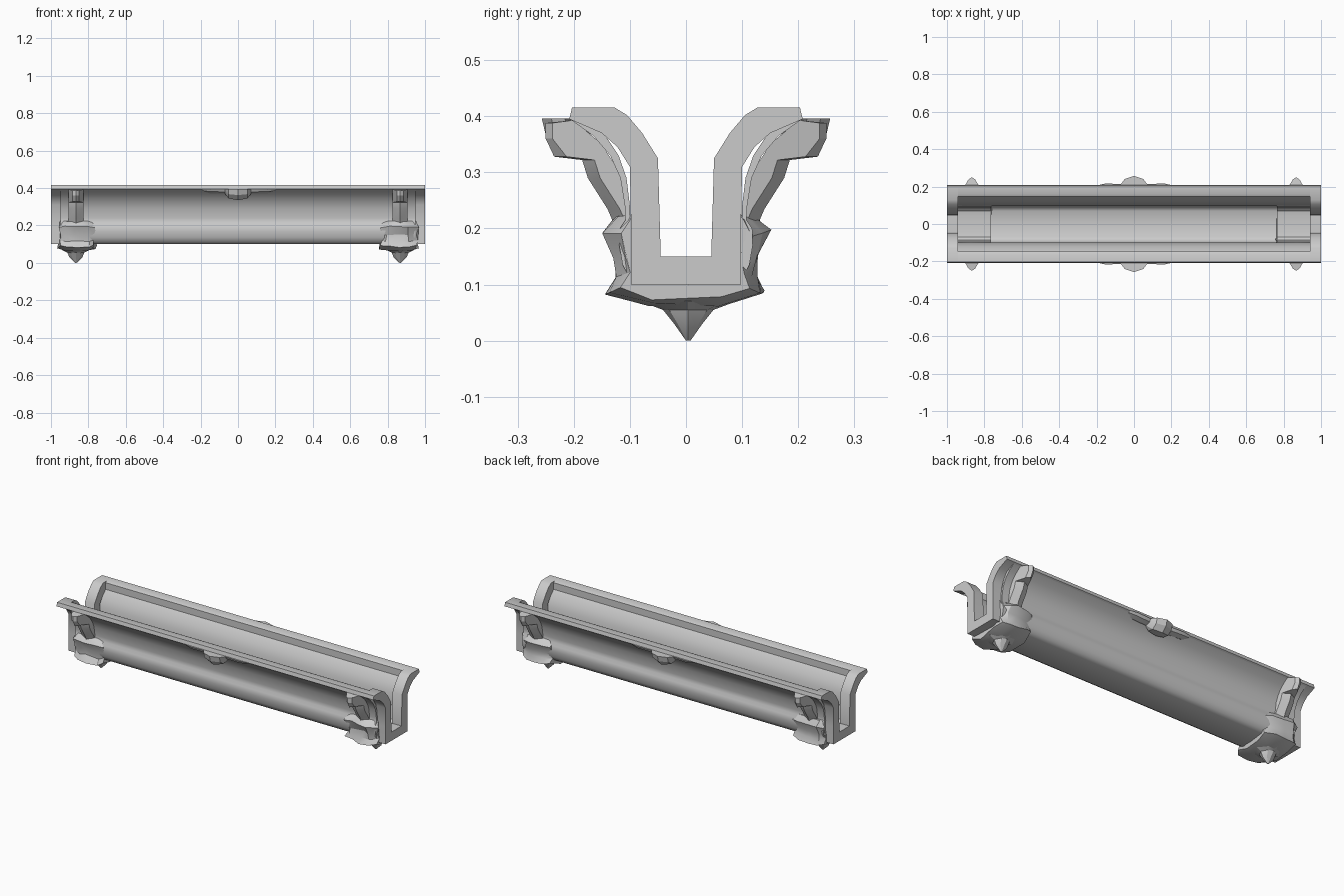
import bpy, bmesh, random

if "Cube" in bpy.data.objects:
    bpy.data.objects.remove(bpy.data.objects["Cube"])
random.seed(4)


def finish(bm, name, angle=0.7):
    bmesh.ops.recalc_face_normals(bm, faces=bm.faces)
    me = bpy.data.meshes.new(name)
    bm.to_mesh(me)
    bm.free()
    ob = bpy.data.objects.new(name, me)
    bpy.context.collection.objects.link(ob)
    bpy.ops.object.select_all(action='DESELECT')
    ob.select_set(True)
    bpy.context.view_layer.objects.active = ob
    bpy.ops.object.shade_smooth_by_angle(angle=angle)
    return ob


def loft(name, rings, angle=0.7):
    """Skin closed rings of equal length and cap both ends."""
    bm = bmesh.new()
    vs = [[bm.verts.new(p) for p in r] for r in rings]
    n = len(rings[0])
    for a, b in zip(vs, vs[1:]):
        for i in range(n):
            j = (i + 1) % n
            bm.faces.new((a[i], a[j], b[j], b[i]))
    bm.faces.new(vs[0])
    bm.faces.new(vs[-1])
    return finish(bm, name, angle)


def extrude_x(name, prof, x0, x1):
    return loft(name, [[(x, y, z) for y, z in prof] for x in (x0, x1)])


def both_sides(half):
    """Mirror a half profile (top of +y side down to the middle)."""
    return half + [(-y, z) for y, z in reversed(half)]


# U-shaped end frames
outer = both_sides([(.208, .395), (.15, .37), (.122, .345), (.1, .31), (.098, .2), (.098, .1)])
inner = both_sides([(.203, .416), (.128, .416), (.105, .402), (.078, .37), (.05, .325), (.045, .15)])
for s, side in ((-1, 'left'), (1, 'right')):
    extrude_x(side + '_end_frame', outer + inner[::-1], s * .94, s)

# Rails along both lips
for s, side in ((-1, 'front'), (1, 'back')):
    extrude_x(side + '_lip_rail', [(s * y, z) for y, z in
              ((.148, .41), (.16, .416), (.203, .416), (.208, .395), (.195, .387), (.148, .37))], -.95, .95)

# Thin recessed trough between the frames, with a bulging rounded base
shell_out = both_sides([(.2, .39), (.165, .365), (.135, .33), (.117, .29), (.109, .24), (.108, .215),
                        (.118, .2), (.119, .17), (.113, .135), (.1, .112), (.08, .1)])
shell_in = both_sides([(.17, .395), (.148, .372), (.12, .33), (.106, .29), (.1, .24), (.1, .21),
                       (.101, .195), (.101, .17), (.096, .145), (.085, .127), (.07, .118)])
extrude_x('trough_shell', shell_out + shell_in[::-1], -.95, .95)

# Ragged carved cuffs wrapped around the ends of the trough
cuff_out = both_sides([(.118, .225), (.145, .195), (.125, .15), (.122, .115), (.138, .085), (.065, .062)])
cuff_in = both_sides([(.095, .225), (.09, .195), (.088, .17), (.085, .15), (.07, .135), (.04, .13)])


def cuff_ring(x, s, k):
    r = []
    for y, z in cuff_out:
        j = random.uniform(-.008, .008)
        r.append((s * (x + j * 1.5), y * k + j, .15 + (z - .15) * k + j * .4))
    return r + [(s * x, y, z) for y, z in cuff_in[::-1]]


bracket = [(.1, .2), (.125, .2), (.14, .235), (.175, .29), (.185, .322), (.235, .328),
           (.25, .36), (.25, .388), (.2, .393), (.15, .35), (.118, .3)]
for s, side in ((-1, 'left'), (1, 'right')):
    loft(side + '_cuff', [cuff_ring(x, s, k) for x, k in
                          ((.765, .86), (.8, .97), (.87, 1), (.92, .98), (.955, .85))], .5)
    # Pointed foot under each cuff
    foot = []
    for z, rx, ry in ((.1, .085, .1), (.07, .075, .085), (.055, .045, .045), (.03, .035, .025), (0, .004, .004)):
        foot.append([(s * .867 + rx * a, ry * b + .004, z) for a, b in
                     ((1, 0), (.6, .75), (0, 1), (-.6, .75), (-1, 0), (-.6, -.75), (0, -1), (.6, -.75))])
    loft(side + '_foot', foot, .4)
    # Leaf brackets from each cuff up to the lip
    for t, face in ((-1, 'front'), (1, 'back')):
        rings = []
        for u in (-1, 0, 1):
            rings.append([(s * .867 + u * (.018 if y > .22 else .04),
                           t * (y - (.022 if u and y > .12 and z < .33 else .012 if u and y > .2 else 0)), z)
                          for y, z in bracket])
        loft(f'{side}_{face}_bracket', rings, .4)

# Small leaf ornaments at the middle of each lip
for t, face in ((-1, 'front'), (1, 'back')):
    rings = []
    for x, y, lo in ((-.19, .208, .383), (-.15, .217, .372), (-.07, .213, .37), (-.05, .24, .345),
                     (0, .257, .335), (.05, .24, .345), (.07, .213, .37), (.16, .217, .372), (.2, .208, .383)):
        rings.append([(x, t * .18, .395), (x, t * y, .396), (x, t * (y - .008), (lo + .39) / 2),
                      (x, t * (y - .035), lo), (x, t * .17, lo + .005)])
    loft(face + '_centre_leaf', rings, .4)
